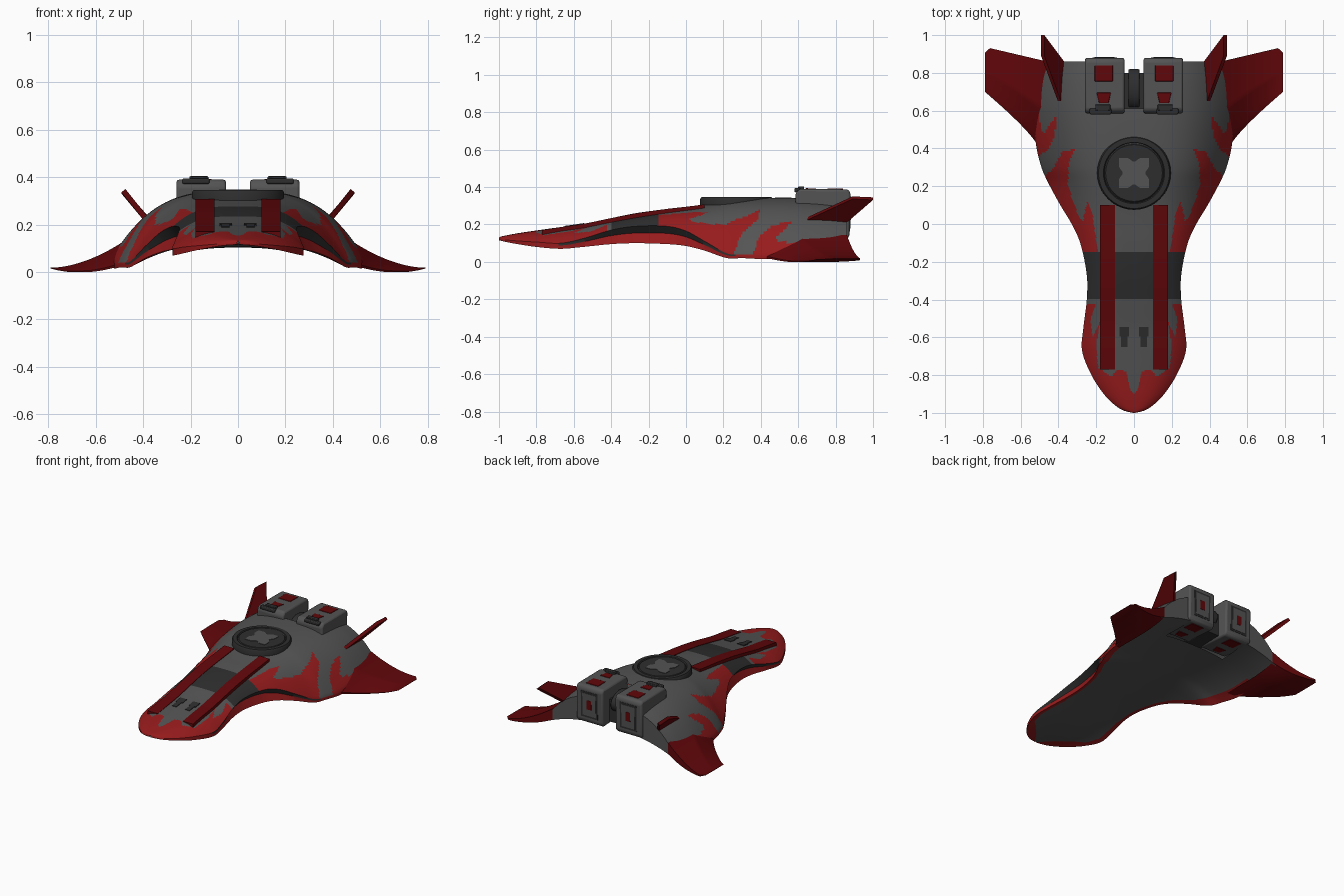
import bpy, bmesh, math
from mathutils import Vector

if "Cube" in bpy.data.objects:
    bpy.data.objects.remove(bpy.data.objects["Cube"])


def material(name, rgb):
    m = bpy.data.materials.new(name)
    m.diffuse_color = (*rgb, 1)
    m.use_nodes = True
    m.node_tree.nodes["Principled BSDF"].inputs["Base Color"].default_value = m.diffuse_color
    return m


GREY = material("hull grey", (.088, .088, .088))
RED = material("flame red", (.31, .011, .012))
DARKRED = material("dark red", (.12, .002, .003))
DARK = material("charcoal", (.027, .027, .028))


def make(name, verts, faces, mats, idx=None, mirror=True, bevel=0, angle=35):
    me = bpy.data.meshes.new(name)
    me.from_pydata([tuple(v) for v in verts], [], faces)
    for m in mats:
        me.materials.append(m)
    if idx:
        me.polygons.foreach_set("material_index", idx)
    bm = bmesh.new()
    bm.from_mesh(me)
    bmesh.ops.recalc_face_normals(bm, faces=bm.faces)
    bm.to_mesh(me)
    bm.free()
    ob = bpy.data.objects.new(name, me)
    bpy.context.collection.objects.link(ob)
    bpy.ops.object.select_all(action='DESELECT')
    ob.select_set(True)
    bpy.context.view_layer.objects.active = ob
    bpy.ops.object.shade_smooth_by_angle(angle=math.radians(angle))
    if bevel:
        b = ob.modifiers.new("bevel", 'BEVEL')
        b.width, b.segments = bevel, 2
    if mirror:
        ob.modifiers.new("mirror", 'MIRROR')
    return ob


def prism(name, ring, offset, mat, **kw):
    """Closed ring of 3D points extruded by an offset."""
    n, off = len(ring), Vector(offset)
    a = [Vector(p) for p in ring]
    faces = [list(range(n)), list(range(n, 2 * n))]
    faces += [[i, (i + 1) % n, n + (i + 1) % n, n + i] for i in range(n)]
    return make(name, a + [p + off for p in a], faces, [mat], **kw)


def box(name, x0, x1, y0, y1, z0, z1, mat, **kw):
    return prism(name, [(x0, y0, z0), (x1, y0, z0), (x1, y1, z0), (x0, y1, z0)], (0, 0, z1 - z0), mat, **kw)


# Hull stations: y, half width, top, side edge, lower lip, underside
ST = [(-1, .004, .13, .122, .116, .12), (-.99, .05, .135, .12, .113, .118),
      (-.96, .1, .142, .117, .106, .114), (-.9, .16, .153, .112, .095, .11),
      (-.8, .225, .168, .106, .08, .105), (-.67, .275, .186, .1, .07, .103),
      (-.55, .268, .203, .125, .08, .106), (-.4, .25, .234, .17, .095, .111),
      (-.27, .25, .26, .19, .1, .115), (-.1, .285, .283, .19, .095, .118),
      (0, .33, .293, .165, .085, .12), (.1, .39, .305, .11, .06, .122),
      (.22, .455, .325, .045, .02, .125), (.3, .49, .335, .04, .02, .127),
      (.43, .52, .342, .04, .015, .13), (.6, .525, .342, .07, .025, .132),
      (.75, .51, .332, .09, .035, .134), (.86, .49, .315, .1, .05, .136)]


def slope(i, k):
    a, b = ST[max(i - 1, 0)], ST[min(i + 1, len(ST) - 1)]
    return (b[k] - a[k]) / (b[0] - a[0])


def station(y):
    i = max(j for j in range(len(ST) - 1) if ST[j][0] <= y or j == 0)
    a, b = ST[i], ST[i + 1]
    h = b[0] - a[0]
    t = min(1, max(0, (y - a[0]) / h))
    return [a[k] * (1 + 2 * t) * (1 - t) ** 2 + slope(i, k) * h * t * (1 - t) ** 2
            + b[k] * t * t * (3 - 2 * t) + slope(i + 1, k) * h * t * t * (t - 1) for k in range(1, 6)]


def top_z(x, y):
    w, zt, ze, _, _ = station(y)
    return ze + (zt - ze) * (1 - min(1, abs(x) / w) ** 3.2)


# Painted flame outlines in plan view (|x|, y)
FLAMES = [
    [(0, -1.1), (0, -.9), (.02, -.88), (.04, -.78), (.09, -.77), (.12, -.81), (.19, -.76), (.2, -.64),
     (.18, -.52), (.22, -.6), (.23, -.5), (.2, -.42), (.26, -.42), (.4, -.5), (.4, -1.1)],
    [(.55, .27), (.47, .25), (.42, .31), (.38, .38), (.31, .4), (.345, .32), (.35, .2), (.29, .03),
     (.27, .02), (.245, .13), (.22, .05), (.19, -.15), (.4, -.15)],
    [(.6, .36), (.5, .36), (.45, .4), (.42, .46), (.41, .57), (.45, .52), (.48, .47), (.5, .55),
     (.485, .9), (.6, .9)]]


def inside(x, y, poly):
    hit = False
    for (ax, ay), (bx, by) in zip(poly, poly[1:] + poly[:1]):
        if (ay > y) != (by > y) and x < ax + (y - ay) * (bx - ax) / (by - ay):
            hit = not hit
    return hit


# Hull shell
N, ROWS = 46, 210
ys = [-1 + 1.86 * (j / ROWS) ** 1.08 for j in range(ROWS + 1)]
verts, faces, idx = [], [], []
for y in ys:
    w, zt, ze, zl, zb = station(y)
    g = min(.035, .5 * max(0, ze - zl - .03)) if y < .28 else 0
    verts += [(w * i / N, y, top_z(w * i / N, y)) for i in range(N + 1)]
    verts += [(w - g, y, ze - .4 * (ze - zl))]
    verts += [((w - g * .3) * i / N, y, zl + (zb - zl) * (1 - (i / N) ** 2.5)) for i in range(N, -1, -1)]
R = 2 * N + 3
for j in range(ROWS):
    for k in range(R - 1):
        f = [j * R + k, j * R + k + 1, (j + 1) * R + k + 1, (j + 1) * R + k]
        x = sum(verts[v][0] for v in f) / 4
        y = sum(verts[v][1] for v in f) / 4
        if x < .235 and y > .61:          # engine notch
            continue
        if k == N:
            m = 2 if -.68 < y < .27 else 1
        elif k == N + 1:
            m = 1
        elif k > N + 1:                   # underside: red rim, wider at the nose
            rim = .88 if y > -.75 else .88 - 2.6 * (-.75 - y)
            m = 1 if x > station(y)[0] * rim and y < .6 else 0
        elif -.4 < y < -.15:
            m = 2
        else:
            m = 1 if any(inside(x, y, p) for p in FLAMES) else 0
        faces.append(f)
        idx.append(m)
b = ROWS * R
for i in range(N + 1):                    # closed rear face beside the pods
    if i == N:
        faces.append([b + N, b + N + 1, b + N + 2])
    elif verts[b + i][0] > .225:
        faces.append([b + i, b + i + 1, b + R - 2 - i, b + R - 1 - i])
    else:
        continue
    idx.append(0)
make("hull", verts, faces, [GREY, RED, DARK], idx)

# Wings: lens-section surface from hull flank to tip
NU, NV = 24, 24
verts, faces = [], []
for side in (0, 1):
    for i in range(NU + 1):
        x = .46 + .33 * i / NU
        lead = .40 + (x - .46) * .5 if x < .52 else .43 + .27 * ((x - .52) / .27) ** .85
        trail = .86 + (x - .46) * .235 if x < .765 else .93 - (x - .765)
        for j in range(NV + 1):
            v = j / NV
            thick = .09 * (.8 - x) / .29
            top = .018 + .1 * ((.79 - x) / .29) ** 1.8
            low = max(.0, top - thick)
            z = low + (top - low) * (.12 + .88 * min(1, v * 2.2) ** .8)
            if side:
                z = low + (top - low) * .25 * max(0, (v - .5) * 2) ** 2
            verts.append((x, lead + (trail - lead) * v, z))
C = (NU + 1) * (NV + 1)
for i in range(NU):
    for j in range(NV):
        a = i * (NV + 1) + j
        q = [a, a + 1, a + NV + 2, a + NV + 1]
        faces += [q, [C + v for v in reversed(q)]]
for j in range(NV):
    a = NU * (NV + 1) + j
    faces.append([a, a + 1, C + a + 1, C + a])
for i in range(NU):
    for a in (i * (NV + 1), i * (NV + 1) + NV):
        faces.append([a, a + NV + 1, C + a + NV + 1, C + a])
make("wing", verts, faces, [DARKRED])

# Tilted tail fins
prism("tail_fin", [(.375, .62, .225), (.475, .89, .35), (.475, 1, .345), (.34, .82, .19)],
      (.017, 0, -.014), DARKRED)

# Raised spine rails following the deck
rail = [-.77 + .87 * i / 30 for i in range(31)]
ring = [(.1, y, top_z(.14, y) + .01) for y in rail] + [(.1, y, top_z(.14, y) - .04) for y in reversed(rail)]
prism("spine_rail", ring, (.08, 0, 0), DARKRED)

# Nose vents
for y0, y1, wd in [(-.595, -.545, .052), (-.65, -.595, .034)]:
    prism("nose_vent", [(.052 - wd / 2, y0, top_z(.05, y0) + .004), (.052 + wd / 2, y0, top_z(.05, y0) + .004),
                        (.052 + wd / 2, y1, top_z(.05, y1) + .004), (.052 - wd / 2, y1, top_z(.05, y1) + .004)],
          (0, 0, -.008), DARK)

# Turret ring, lathed
prof = [(.18, .27), (.195, .29), (.195, .335), (.188, .346), (.162, .346), (.157, .338), (.15, .345), (0, .345)]
S = 64
verts = [(r * math.cos(2 * math.pi * s / S), .27 + r * math.sin(2 * math.pi * s / S), z)
         for r, z in prof[:-1] for s in range(S)]
faces = [[k * S + s, k * S + (s + 1) % S, (k + 1) * S + (s + 1) % S, (k + 1) * S + s]
         for k in range(len(prof) - 2) for s in range(S)]
faces.append([(len(prof) - 2) * S + s for s in range(S)])
make("turret_ring", verts, faces, [DARK], mirror=False)
star = []
for s in range(64):
    a = 2 * math.pi * s / 64
    r = min(.086 - .026 * math.cos(4 * a), .08 / max(abs(math.cos(a)), abs(math.sin(a))))
    star.append((r * math.cos(a), .27 + r * math.sin(a), .342))
prism("turret_plate", star, (0, 0, .006), GREY, mirror=False)

# Engine pods
side = [(.59, .16), (.585, .365), (.605, .39), (.865, .388), (.88, .37), (.875, .14), (.86, .12), (.62, .137)]
prism("engine_pod", [(.05, y, z) for y, z in side], (.21, 0, 0), GREY, bevel=.022)
box("pod_hinge", .12, .235, .58, .612, .372, .395, DARK, bevel=.006)
box("pod_latch", .125, .205, .6, .632, .383, .404, DARK, bevel=.004)

# Pod red panels: top and underside
for y0, y1, h0, h1 in [(.755, .84, .048, .048), (.64, .695, .025, .038)]:
    for name, zf in (("pod_top_panel", lambda y: .394 - .0077 * (y - .605)),
                     ("pod_under_panel", lambda y: .133 - .0708 * (y - .62))):
        prism(name, [(.16 - h0, y0, zf(y0)), (.16 + h0, y0, zf(y0)), (.16 + h1, y1, zf(y1)), (.16 - h1, y1, zf(y1))],
              (0, 0, -.008 if "top" in name else .008), DARKRED, bevel=.003)


# Exhaust panels on the rear face
def rear_panel(name, hw, z0, z1, lift, mat):
    yy = [.875 + .005 * (z - .14) / .23 + lift for z in (z0, z1)]
    prism(name, [(.155 - hw, yy[0], z0), (.155 + hw, yy[0], z0), (.155 + hw, yy[1], z1), (.155 - hw, yy[1], z1)],
          (0, -.008, 0), mat)


rear_panel("exhaust_frame", .066, .165, .35, .002, DARK)
rear_panel("exhaust_panel", .053, .178, .337, .004, GREY)
rear_panel("exhaust_mark", .018, .225, .29, .006, DARKRED)

# Linking drum and mount between the pods
drum = [(-.03, .715 + .105 * math.cos(a), .27 + .075 * math.sin(a)) for a in [math.pi * k / 16 for k in range(32)]]
prism("pod_drum", drum, (.06, 0, 0), DARK, mirror=False, bevel=.008)
box("pod_mount", -.065, .065, .59, .8, .14, .3, DARK, mirror=False)
